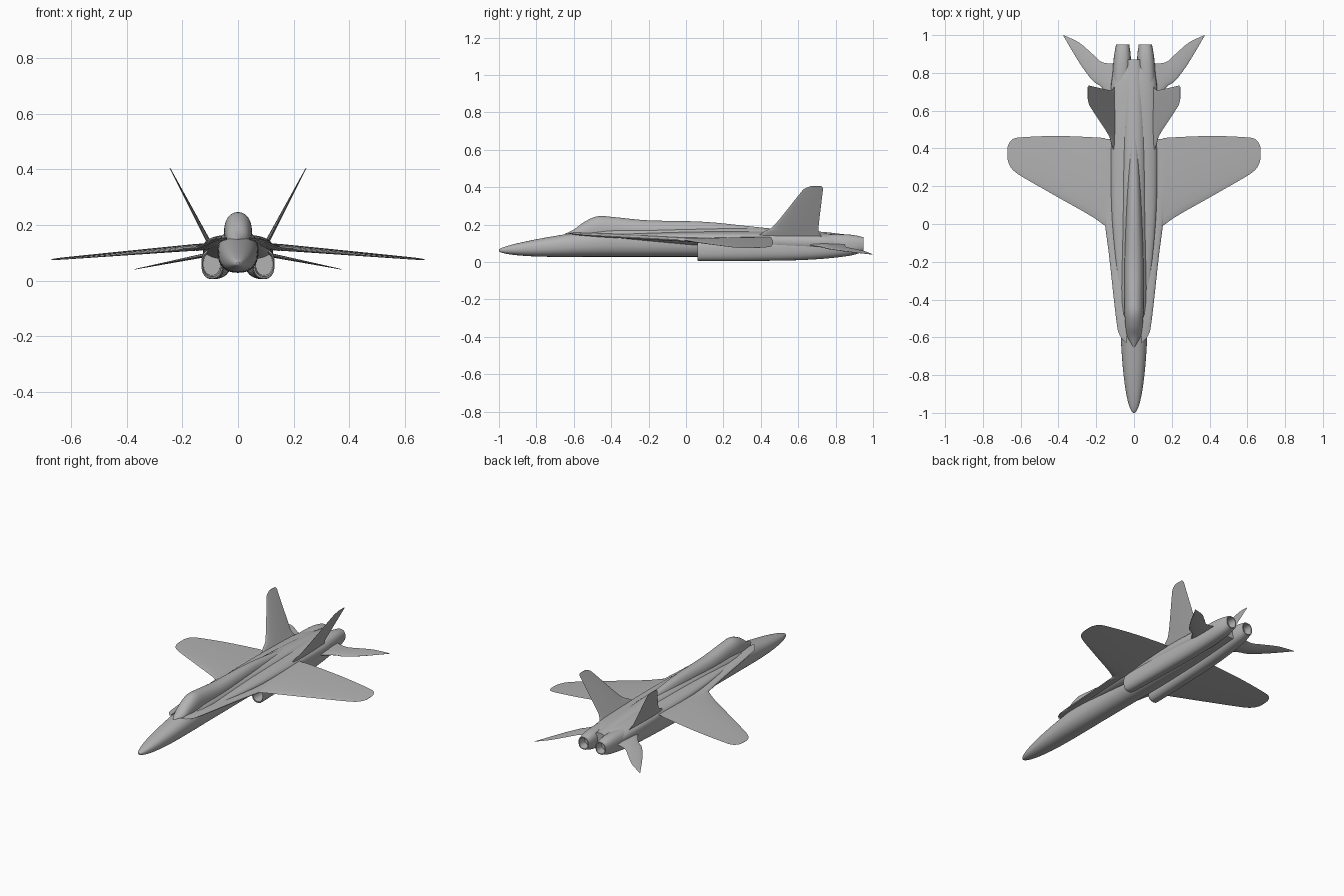
import bpy, bmesh
from math import cos, sin, pi, sqrt, copysign

if "Cube" in bpy.data.objects:
    bpy.data.objects.remove(bpy.data.objects["Cube"], do_unlink=True)

grey = bpy.data.materials.new("airframe grey")
grey.use_nodes = True
colour = (0.45, 0.45, 0.45, 1)
grey.diffuse_color = colour
grey.node_tree.nodes["Principled BSDF"].inputs["Base Color"].default_value = colour


def refine(rows, steps=5):
    """Smooth a list of stations with a Catmull-Rom curve."""
    out = []
    last = len(rows) - 1
    for i in range(last):
        before, start, end = rows[max(i - 1, 0)], rows[i], rows[i + 1]
        after = rows[min(i + 2, last)]
        for k in range(steps):
            t = k / steps
            station = []
            for a, b, c, d in zip(before, start, end, after):
                slope_in, slope_out = (c - a) / 2, (d - b) / 2
                cubic = 2 * (b - c) + slope_in + slope_out
                square = 3 * (c - b) - 2 * slope_in - slope_out
                station.append(b + t * (slope_in + t * (square + t * cubic)))
            out.append(station)
    return out + [rows[-1]]


def skin(name, rings, mirrored):
    """Bridge rings of equal length, cap the ends and shade smooth."""
    bm = bmesh.new()
    loops = [[bm.verts.new(point) for point in ring] for ring in rings]
    for near, far in zip(loops, loops[1:]):
        for i in range(len(near)):
            bm.faces.new((near[i - 1], near[i], far[i], far[i - 1]))
    bm.faces.new(loops[0])
    bm.faces.new(loops[-1])
    bmesh.ops.recalc_face_normals(bm, faces=bm.faces)
    mesh = bpy.data.meshes.new(name)
    bm.to_mesh(mesh)
    bm.free()
    mesh.materials.append(grey)
    obj = bpy.data.objects.new(name, mesh)
    bpy.context.collection.objects.link(obj)
    if mirrored:
        obj.modifiers.new("mirror", 'MIRROR')
    bpy.ops.object.select_all(action='DESELECT')
    obj.select_set(True)
    bpy.context.view_layer.objects.active = obj
    bpy.ops.object.shade_smooth_by_angle(angle=0.7)


def body(name, stations, power, mirrored=False, sides=32):
    """Loft rounded sections: y, centre x, half width, bottom z, top z."""
    def bulge(value):
        return copysign(abs(value) ** (2 / power), value)

    rings = []
    for y, x, width, bottom, top in stations:
        middle, height = (top + bottom) / 2, (top - bottom) / 2
        angles = [2 * pi * k / sides for k in range(sides)]
        rings.append([(x + width * bulge(cos(a)), y, middle + height * bulge(sin(a)))
                      for a in angles])
    skin(name, rings, mirrored)


def inset(station, depth, scale):
    """Shrink a duct section and move it along the duct."""
    y, x, width, bottom, top = station
    middle, height = (top + bottom) / 2, (top - bottom) / 2 * scale
    return y + depth, x, width * scale, middle - height, middle + height


def foil(name, outline, height, thickness, axis, cuts=10):
    """Loft thin sections from span x, leading y and trailing y."""
    chord = [(1 - cos(pi * k / cuts)) / 2 for k in range(cuts + 1)]
    path = [(t, 1) for t in chord] + [(t, -1) for t in chord[-2:0:-1]]
    tip = outline[-1][0]
    rings = []
    for x, lead, trail in refine(outline):
        thick = thickness * (1.1 - x / tip)
        ring = []
        for t, side in path:
            y = lead + t * (trail - lead)
            point = [x, y, height(x, y)]
            point[axis] += side * thick * (1.3 * sqrt(t) * (1 - t) + 0.03)
            ring.append(point)
        rings.append(ring)
    skin(name, rings, True)


def fuselage_section(y):
    """Elliptical nose growing into a constant body with a tapered tail."""
    nose = min(1, (y + 1) / 0.6)
    chin = min(1, (y + 1) / 0.3)
    tail = max(0, y) ** 3
    width = 0.074 * sqrt(1 - (1 - nose) ** 2) - 0.04 * tail
    bottom = 0.06 - 0.032 * sqrt(1 - (1 - chin) ** 2) + 0.03 * tail
    top = 0.067 + 0.118 * nose ** 0.7 - 0.06 * tail
    return y, 0, max(width, 0.004), bottom, top


# Nose and main fuselage, with sections packed towards the nose
steps = 36
body("fuselage", [fuselage_section(1.87 * (k / steps) ** 2 - 1)
                  for k in range(steps + 1)], 2.3)

# Canopy running back into the spine
ridge = [(-0.65, 0.01, 0.15), (-0.6, 0.035, 0.174), (-0.54, 0.045, 0.217),
         (-0.47, 0.05, 0.245), (-0.38, 0.05, 0.24), (-0.2, 0.05, 0.223),
         (0.1, 0.04, 0.215), (0.4, 0.027, 0.185), (0.85, 0.01, 0.14)]
body("canopy_and_spine", [(y, 0, width, 0.1, top)
                          for y, width, top in refine(ridge)], 2.2)

# Broad shoulders that join the wings, fins and engines
body("shoulders", refine([
    (-0.45, 0, 0.07, 0.13, 0.15), (0, 0, 0.115, 0.09, 0.163),
    (0.4, 0, 0.126, 0.06, 0.165), (0.75, 0, 0.12, 0.05, 0.155),
    (0.87, 0, 0.08, 0.06, 0.13)]), 2.6)

# Engine ducts with open intakes and nozzles
duct = refine([
    (0.065, 0.094, 0.037, 0.01, 0.11), (0.12, 0.09, 0.041, 0.005, 0.12),
    (0.6, 0.074, 0.048, 0.01, 0.142), (0.85, 0.063, 0.047, 0.03, 0.148),
    (0.95, 0.06, 0.035, 0.055, 0.133)])
intake = [inset(duct[0], 0.12, 0.8), inset(duct[0], 0, 0.9)]
nozzle = [inset(duct[-1], 0, 0.85), inset(duct[-1], -0.05, 0.75)]
body("engine_ducts", intake + duct + nozzle, 2.5, True)

# Wings with long leading edge extensions
foil("wings", [
    (0.04, -0.63, 0.45), (0.075, -0.59, 0.45), (0.095, -0.5, 0.45),
    (0.145, -0.07, 0.45), (0.18, 0.01, 0.457), (0.4, 0.14, 0.466),
    (0.58, 0.243, 0.46), (0.64, 0.285, 0.45), (0.665, 0.325, 0.42),
    (0.67, 0.355, 0.395)],
    lambda x, y: 0.13 - 0.1 * x + 0.04 * abs(y - 0.05), 0.02, 2)

# Canted twin fins
foil("tail_fins", [
    (0.1, 0.37, 0.73), (0.118, 0.42, 0.71), (0.137, 0.475, 0.71),
    (0.225, 0.61, 0.73), (0.238, 0.634, 0.733), (0.245, 0.665, 0.724)],
    lambda x, y: 1.9 * x - 0.06, 0.024, 0)

# Swept tailplanes
foil("tailplanes", [
    (0.08, 0.6, 0.85), (0.165, 0.718, 0.855), (0.22, 0.76, 0.9),
    (0.29, 0.855, 0.96), (0.373, 0.995, 1)],
    lambda x, y: 0.115 - 0.2 * x, 0.018, 2)
